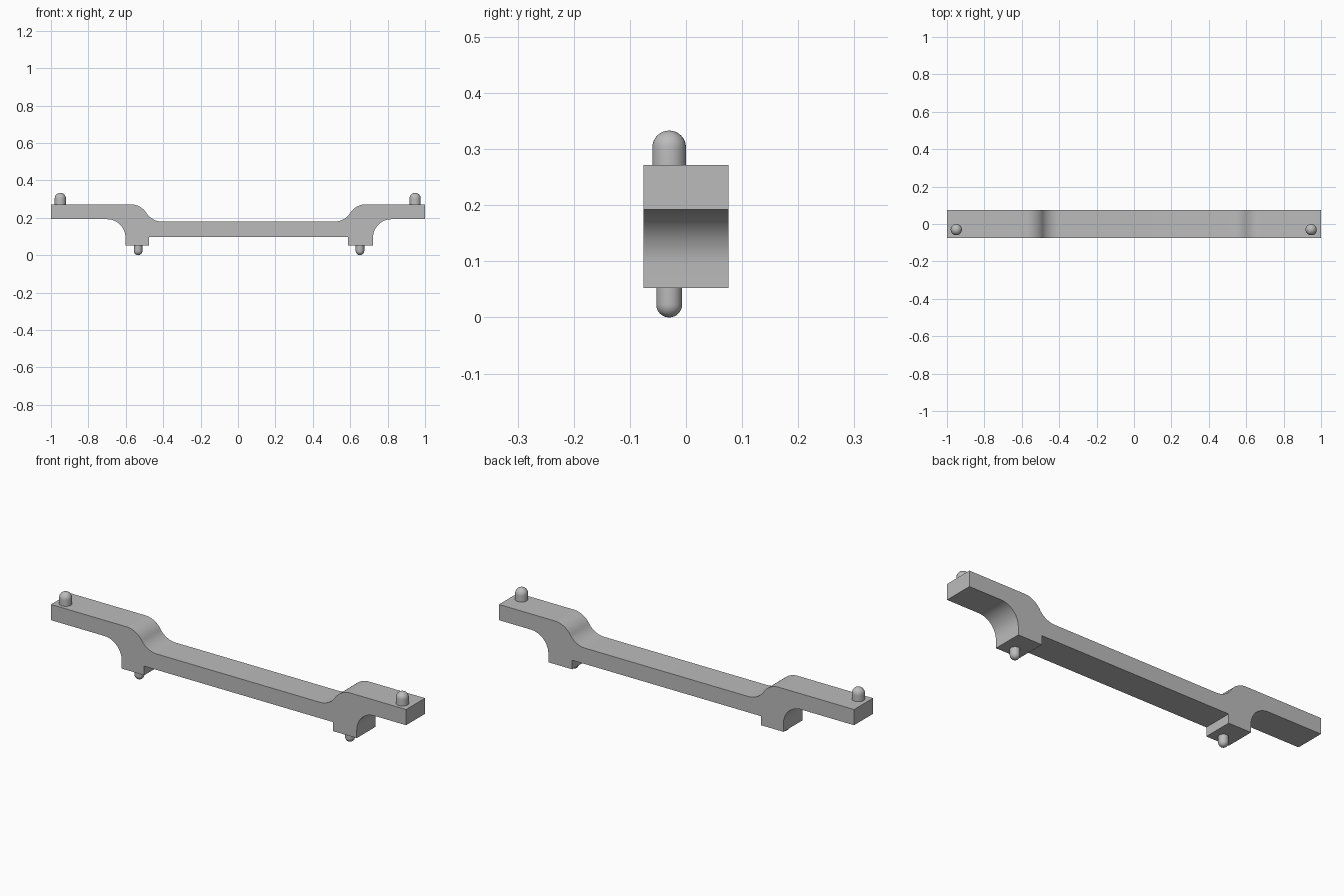
import bpy
import bmesh
from math import sin, cos, pi, radians

cube = bpy.data.objects.get("Cube")
if cube:
    bpy.data.objects.remove(cube, do_unlink=True)

grey = bpy.data.materials.new("plain_grey")
grey.use_nodes = True
COLOUR = (0.5, 0.5, 0.5, 1)
grey.diffuse_color = COLOUR
grey.node_tree.nodes["Principled BSDF"].inputs["Base Color"].default_value = COLOUR

HALF_DEPTH = 0.076
TOP, UNDER = 0.272, 0.192          # raised end arms
MID_TOP, MID_UNDER = 0.179, 0.098  # lowered middle bar
FOOT = 0.052
PEG_Y = -0.03


def finish(name, bm):
    bmesh.ops.recalc_face_normals(bm, faces=bm.faces)
    mesh = bpy.data.meshes.new(name)
    bm.to_mesh(mesh)
    bm.free()
    mesh.materials.append(grey)
    obj = bpy.data.objects.new(name, mesh)
    bpy.context.collection.objects.link(obj)
    bpy.ops.object.select_all(action="DESELECT")
    obj.select_set(True)
    bpy.context.view_layer.objects.active = obj
    bpy.ops.object.shade_smooth_by_angle(angle=radians(30))
    return obj


def arc(cx, cz, r, start, end, steps=12):
    angles = [radians(start + (end - start) * i / steps) for i in range(steps + 1)]
    return [(cx + r * cos(a), cz + r * sin(a)) for a in angles]


def s_curve(x, side):
    """Slope from the arm top down to the middle bar; side is the way it descends."""
    r, sweep = 0.1017, 57
    upper = arc(0, TOP - r, r, 90, 90 - sweep)
    lower = arc(0.1705, MID_TOP + r, r, 270 - sweep, 270)
    return [(x + side * px, pz) for px, pz in upper + lower[1:]]


# Stepped bar: one outline extruded through the depth
outline = [(-1, UNDER), (-1, TOP)]
outline += s_curve(-0.575, 1)
outline += s_curve(0.685, -1)[::-1]
outline += [(1, TOP), (1, UNDER)]
outline += arc(0.82, UNDER - 0.098, 0.098, 90, 180)
outline += [(0.722, FOOT), (0.588, FOOT), (0.588, MID_UNDER)]
outline += [(-0.475, MID_UNDER), (-0.475, FOOT), (-0.602, FOOT)]
outline += arc(-0.70, UNDER - 0.098, 0.098, 0, 90)

bm = bmesh.new()
face = bm.faces.new([bm.verts.new((x, -HALF_DEPTH, z)) for x, z in outline])
extruded = bmesh.ops.extrude_face_region(bm, geom=[face])["geom"]
moved = [v for v in extruded if isinstance(v, bmesh.types.BMVert)]
bmesh.ops.translate(bm, verts=moved, vec=(0, 2 * HALF_DEPTH, 0))
finish("stepped_bar", bm)


# Round-ended pegs: a half profile spun about the vertical axis
def peg(name, x, r, base, tip):
    way = 1 if tip > base else -1
    shoulder = tip - way * r
    bm = bmesh.new()
    profile = [(0, base), (r, base)]
    profile += [(r * cos(a), shoulder + way * r * sin(a))
                for a in [pi / 2 * i / 8 for i in range(9)]]
    verts = [bm.verts.new((x + px, PEG_Y, z)) for px, z in profile]
    edges = [bm.edges.new(pair) for pair in zip(verts, verts[1:])]
    bmesh.ops.spin(bm, geom=verts + edges, cent=(x, PEG_Y, 0), axis=(0, 0, 1),
                   angle=2 * pi, steps=32)
    bmesh.ops.remove_doubles(bm, verts=bm.verts, dist=0.0001)
    finish(name, bm)


peg("top_peg_right", -0.95, 0.03, TOP - 0.01, 0.333)
peg("top_peg_left", 0.947, 0.03, TOP - 0.01, 0.333)
peg("bottom_peg_right", -0.534, 0.023, FOOT + 0.01, 0)
peg("bottom_peg_left", 0.652, 0.023, FOOT + 0.01, 0)
